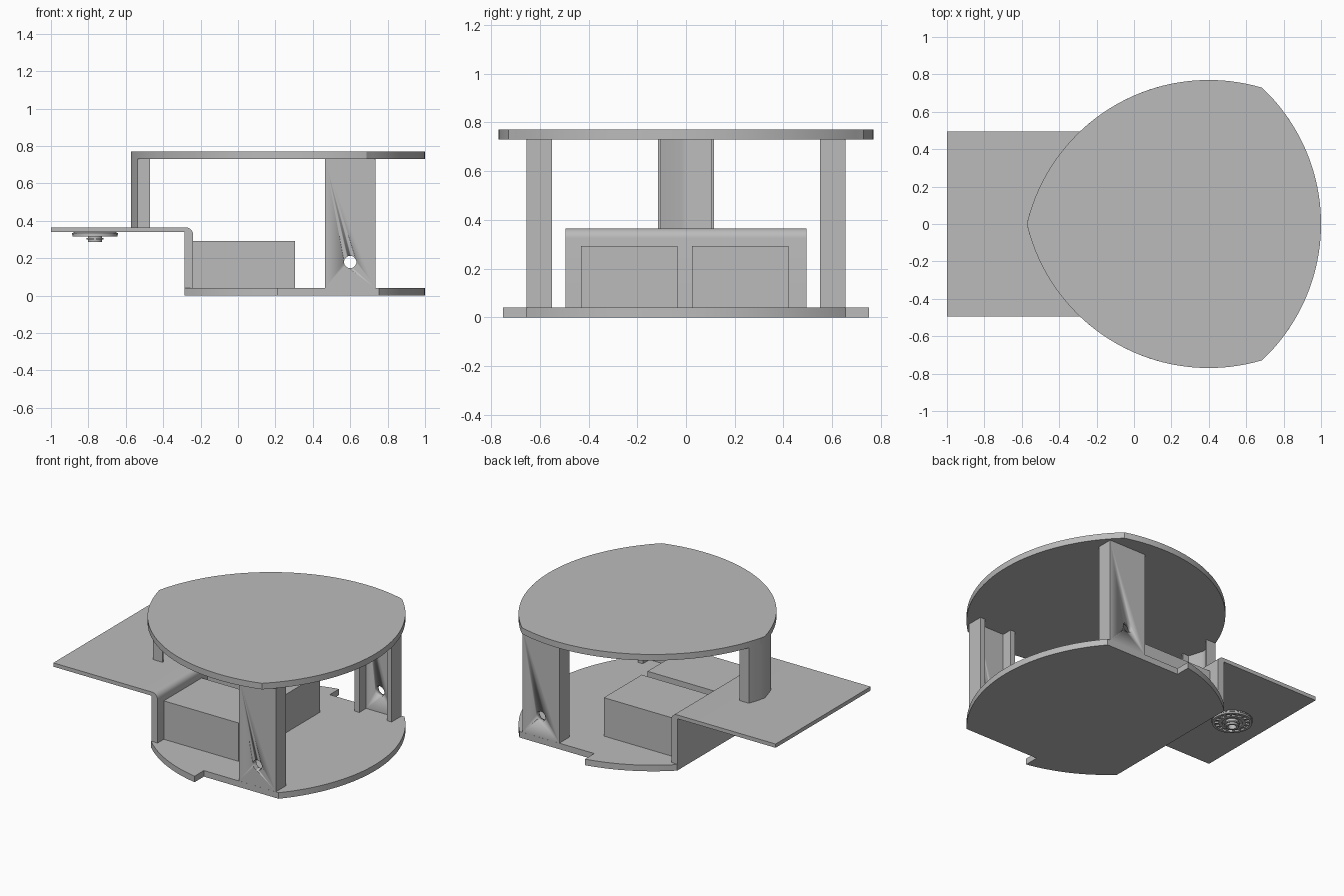
import bpy, bmesh
from math import sin, cos, pi, sqrt, radians
from mathutils import Vector

if "Cube" in bpy.data.objects:
    bpy.data.objects.remove(bpy.data.objects["Cube"], do_unlink=True)

grey = bpy.data.materials.new("plain grey")
grey.use_nodes = True
COLOUR = (0.5, 0.5, 0.5, 1)
grey.diffuse_color = COLOUR
grey.node_tree.nodes["Principled BSDF"].inputs["Base Color"].default_value = COLOUR


def finish(name, bm):
    bmesh.ops.recalc_face_normals(bm, faces=bm.faces)
    me = bpy.data.meshes.new(name)
    bm.to_mesh(me)
    bm.free()
    me.materials.append(grey)
    ob = bpy.data.objects.new(name, me)
    bpy.context.collection.objects.link(ob)
    bpy.ops.object.select_all(action="DESELECT")
    ob.select_set(True)
    bpy.context.view_layer.objects.active = ob
    bpy.ops.object.shade_smooth_by_angle(angle=radians(30))
    return ob


def prism(name, pts, lo, hi, axis="z"):
    """Extrude a closed outline: (x, y) along z, or (x, z) along y."""
    bm = bmesh.new()
    place = (lambda a, b: (a, b, lo)) if axis == "z" else (lambda a, b: (a, lo, b))
    face = bm.faces.new([bm.verts.new(place(a, b)) for a, b in pts])
    step = Vector((0, 0, hi - lo) if axis == "z" else (0, hi - lo, 0))
    ext = bmesh.ops.extrude_face_region(bm, geom=[face])
    bmesh.ops.translate(bm, vec=step, verts=[v for v in ext["geom"] if isinstance(v, bmesh.types.BMVert)])
    return finish(name, bm)


def box(name, x0, x1, y0, y1, z0, z1):
    return prism(name, [(x0, y0), (x1, y0), (x1, y1), (x0, y1)], z0, z1)


def lathe(name, profile, cx, steps=48):
    """Turn a closed (radius, z) profile about the vertical line at cx."""
    bm = bmesh.new()
    rings = [[bm.verts.new((cx + r * cos(2 * pi * i / steps), r * sin(2 * pi * i / steps), z))
              for r, z in profile] for i in range(steps)]
    n = len(profile)
    for i in range(steps):
        a, b = rings[i], rings[(i + 1) % steps]
        for j in range(n):
            k = (j + 1) % n
            bm.faces.new((a[j], b[j], b[k], a[k]))
    bmesh.ops.remove_doubles(bm, verts=bm.verts, dist=1e-5)
    return finish(name, bm)


# The plate outline is made of unit-radius arcs
def side_y(x):
    return sqrt(max(0, 1 - (x - 0.4) ** 2)) - 0.23


def side_x(y):
    return 0.4 - sqrt(1 - (abs(y) + 0.23) ** 2)


def span(a, b, n):
    return [a + (b - a) * i / n for i in range(n + 1)]


def mirrored(half):
    """Close a half outline, running from low x to high x, across y = 0."""
    return half + [(x, -y) for x, y in reversed(half) if y > 1e-6]


def nose(y0, n):
    return [(cos(t), sin(t)) for t in (y0 * (1 - i / n) for i in range(n + 1))]


# Plates
left_arc = [(side_x(y), y) for y in span(0, 0.44, 12)]
left_arc += [(x, side_y(x)) for x in span(-0.3, 0.686, 24)]
top_plate = prism("top_plate", mirrored(left_arc + nose(0.812, 20)), 0.73, 0.77)

BACK = -0.285
POST_Y = 0.655
base = [(x, side_y(x)) for x in span(BACK, 0.21, 12)] + [(0.21, POST_Y)] + nose(0.715, 18)
bottom_plate = prism("bottom_plate", mirrored(base), 0, 0.04)

# Bent shelf sheet, with a rounded outer bend
bend = [(-0.28 + 0.04 * cos(t), 0.325 + 0.04 * sin(t)) for t in span(pi / 2, 0, 8)]
prism("bent_shelf", [(-1, 0.34), (-1, 0.365)] + bend + [(-0.24, 0.04), (BACK, 0.04), (BACK, 0.34)],
      -0.495, 0.495, "y")

# Two motor blocks
box("motor_block_right", -0.24, 0.305, -0.43, -0.035, 0.04, 0.293)
box("motor_block_left", -0.24, 0.305, 0.025, 0.42, 0.04, 0.293)

# Side posts: channels opening inward, with a round axle hole
hole = [(0.6 + 0.033 * cos(t), 0.18 + 0.033 * sin(t)) for t in span(0, 2 * pi, 32)[:-1]]
cutter = prism("hole_cutter", hole, -1, 1, "y")
cutter.hide_render = True
X0, X1, T, INNER = 0.465, 0.735, 0.035, 0.55
for side, s in (("right", -1), ("left", 1)):
    channel = [(X0, POST_Y), (X1, POST_Y), (X1, INNER), (X1 - T, INNER),
               (X1 - T, POST_Y - T), (X0 + T, POST_Y - T), (X0 + T, INNER), (X0, INNER)]
    post = prism("side_post_" + side, [(x, s * y) for x, y in channel], 0.04, 0.73)
    mod = post.modifiers.new("axle hole", "BOOLEAN")
    mod.operation = "DIFFERENCE"
    mod.solver = "EXACT"
    mod.object = cutter
    bpy.ops.object.modifier_apply(modifier=mod.name)
bpy.data.objects.remove(cutter, do_unlink=True)

# Rear post: curved web under the plate tip, with thin flanges
W = 0.115
outer = [(side_x(y), y) for y in span(-W, W, 12)]
inner = [(side_x(y) + 0.03, y) for y in span(W - 0.012, 0.012 - W, 12)]
prism("rear_post", outer + [(-0.47, W), (-0.47, W - 0.012)] + inner
      + [(-0.47, 0.012 - W), (-0.47, -W)], 0.365, 0.73)

# Caster under the shelf: backing disc, rims, hub and spokes
CX = -0.765
lathe("caster_disc", [(0, 0.34), (0.11, 0.34), (0.123, 0.334), (0.123, 0.326), (0, 0.326)], CX)
for name, r0, r1, low in (("caster_outer_rim", 0.105, 0.12, 0.315),
                          ("caster_inner_rim", 0.06, 0.08, 0.315),
                          ("caster_hub", 0.025, 0.038, 0.288),
                          ("caster_hub_lip", 0.03, 0.046, 0.3)):
    top = 0.308 if "lip" in name else 0.326
    lathe(name, [(r0, top), (r1, top), (r1, low), (r0, low)], CX)
for i in range(16):
    a = 2 * pi * i / 16
    spoke = [(0.078, -0.006), (0.107, -0.006), (0.107, 0.006), (0.078, 0.006)]
    prism("caster_spoke", [(CX + r * cos(a) - w * sin(a), r * sin(a) + w * cos(a)) for r, w in spoke],
          0.316, 0.327)
